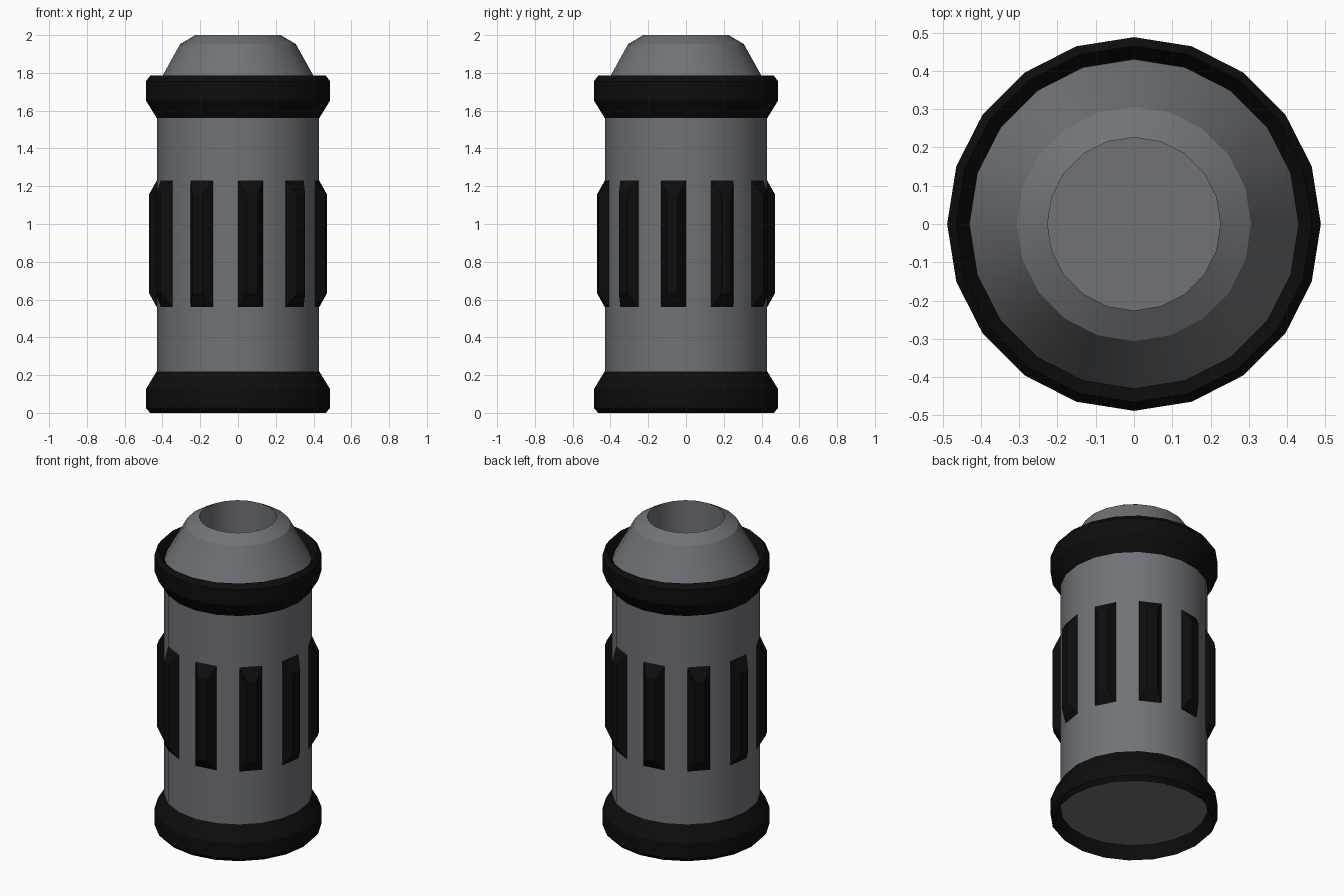
import bpy
import bmesh
import math
from mathutils import Matrix, Vector

cube = bpy.data.objects.get("Cube")
if cube:
    bpy.data.objects.remove(cube, do_unlink=True)

SIDES = 20
STEP = 2 * math.pi / SIDES
RADIUS = 0.43


def make_material(name, color):
    mat = bpy.data.materials.new(name)
    mat.use_nodes = True
    mat.diffuse_color = color
    mat.node_tree.nodes["Principled BSDF"].inputs["Base Color"].default_value = color
    return mat


def finish(name, bm, mat, smooth_angle=None):
    mesh = bpy.data.meshes.new(name)
    bm.to_mesh(mesh)
    bm.free()
    mesh.materials.append(mat)
    obj = bpy.data.objects.new(name, mesh)
    bpy.context.collection.objects.link(obj)
    if smooth_angle:
        bpy.ops.object.select_all(action="DESELECT")
        obj.select_set(True)
        bpy.context.view_layer.objects.active = obj
        bpy.ops.object.shade_smooth_by_angle(angle=math.radians(smooth_angle))
    return obj


def lathe(name, profile, mat, capped=False):
    """Turn a (radius, height) profile, listed upwards along the outside."""
    bm = bmesh.new()
    rings = [[bm.verts.new((r * math.cos(i * STEP), r * math.sin(i * STEP), z))
              for i in range(SIDES)] for r, z in profile]
    for low, high in zip(rings, rings[1:]):
        for i in range(SIDES):
            j = (i + 1) % SIDES
            bm.faces.new((low[i], low[j], high[j], high[i]))
    if capped:
        bm.faces.new(rings[0][::-1])
        bm.faces.new(rings[-1])
    return finish(name, bm, mat, 25)


gray = make_material("steel gray", (0.16, 0.17, 0.185, 1))
black = make_material("matte black", (0.004, 0.004, 0.004, 1))

# Tube with recessed base, tapered shoulder and a socket in the top
lathe("body", [(RADIUS, 0.08), (RADIUS, 1.73), (0.306, 1.953),
               (0.226, 2.0), (0.226, 1.6)], gray, capped=True)

# Protective collars at both ends
lathe("bottom_collar", [(RADIUS, 0.08), (0.465, 0), (0.488, 0.026),
                        (0.488, 0.125), (RADIUS, 0.22)], black)
lathe("top_collar", [(RADIUS, 1.56), (0.488, 1.655), (0.488, 1.755),
                     (0.465, 1.785), (RADIUS, 1.73)], black)

# Raised grip ribs on every second facet
apothem = RADIUS * math.cos(STEP / 2)
half_width = RADIUS * math.sin(STEP / 2)
bm = bmesh.new()
for k in range(SIDES // 2):
    turn = Matrix.Rotation((2 * k + 0.5) * STEP - math.pi / 2, 4, "Z")

    def rectangle(x, w, z0, z1):
        corners = ((-w, z0), (w, z0), (w, z1), (-w, z1))
        return [bm.verts.new(turn @ Vector((x, y, z))) for y, z in corners]

    base = rectangle(apothem, half_width, 0.56, 1.23)
    face = rectangle(0.473, 0.03, 0.635, 1.155)
    bm.faces.new(face)
    for a in range(4):
        b = (a + 1) % 4
        bm.faces.new((base[a], base[b], face[b], face[a]))
finish("grip_ribs", bm, black)
